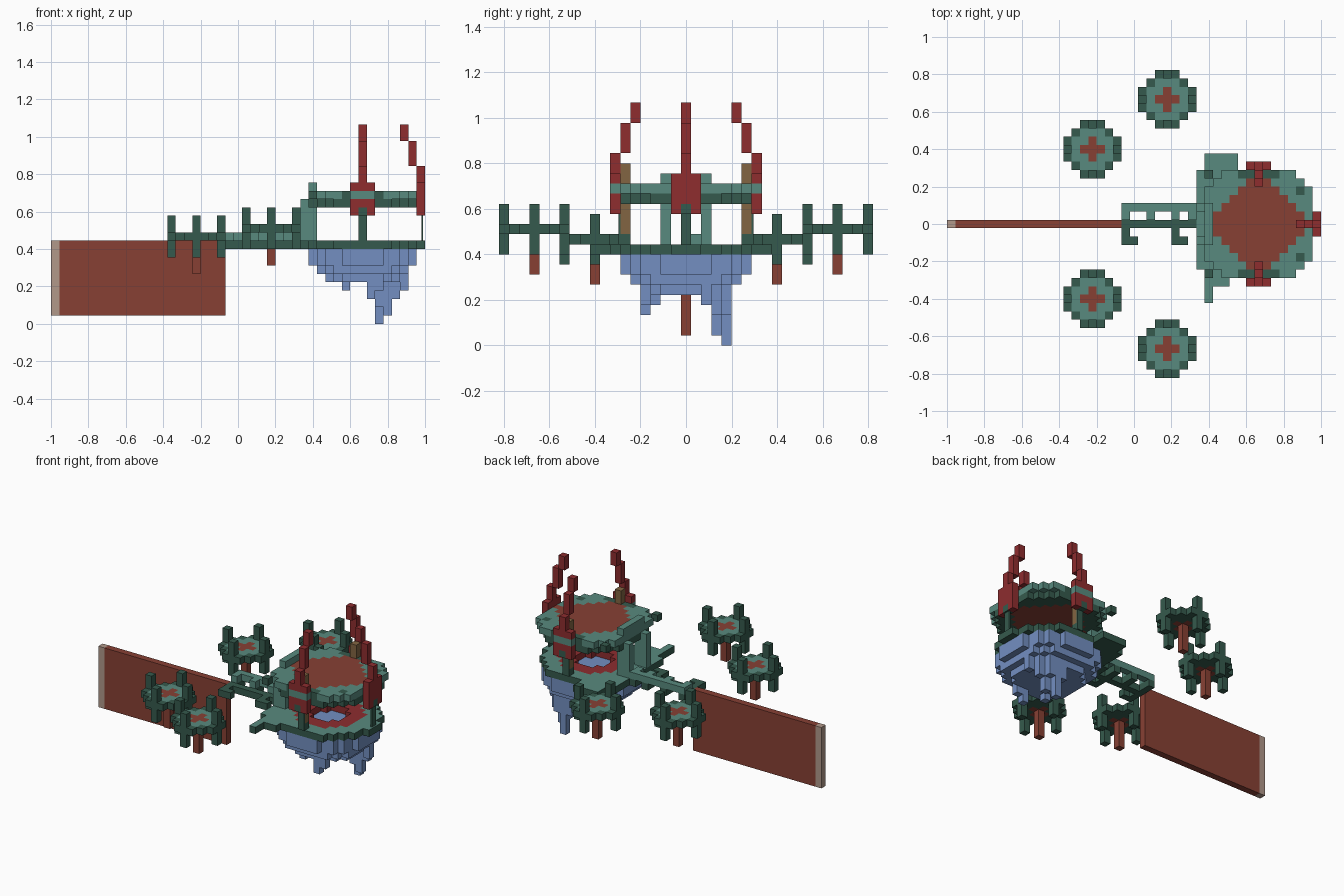
import bpy, bmesh
from mathutils import Vector

cube = bpy.data.objects.get("Cube")
if cube:
    bpy.data.objects.remove(cube, do_unlink=True)

V = 2 / 45          # size of one block
CX = 37             # block column at the island's middle


def material(name, rgb):
    lin = [((c / 255 + 0.055) / 1.055) ** 2.4 for c in rgb] + [1]
    m = bpy.data.materials.new(name)
    m.use_nodes = True
    m.diffuse_color = lin
    m.node_tree.nodes["Principled BSDF"].inputs["Base Color"].default_value = lin
    return m


DARK, LIGHT, BROWN, RED, BLUE, TAN, OLIVE = range(7)
MATS = [material("dark green", (53, 90, 77)), material("light green", (88, 138, 126)),
        material("brown", (135, 64, 52)), material("red", (142, 45, 47)),
        material("blue", (115, 143, 193)), material("tan", (177, 152, 138)),
        material("olive brown", (130, 101, 66))]


def finish(name, bm):
    me = bpy.data.meshes.new(name)
    bm.to_mesh(me)
    bm.free()
    for m in MATS:
        me.materials.append(m)
    ob = bpy.data.objects.new(name, me)
    bpy.context.scene.collection.objects.link(ob)
    return ob


def blocks(name, cells, rule=None):
    """Mesh the open faces of a set of blocks {(i, j, k): colour}."""
    bm = bmesh.new()
    for c, mat in cells.items():
        mid = Vector((c[0] + 0.5 - 22.5, c[1], c[2] + 0.5))
        for axis in range(3):
            for sign in (-1, 1):
                n = Vector((0, 0, 0))
                n[axis] = sign
                if tuple(int(a + b) for a, b in zip(c, n)) in cells:
                    continue
                s = Vector((0, 0, 0))
                s[(axis + 1) % 3] = 0.5
                t = n.cross(s)
                ctr = mid + n * 0.5
                f = bm.faces.new([bm.verts.new((ctr + p) * V) for p in (s + t, t - s, -s - t, s - t)])
                f.material_index = rule(mat, n.z) if rule else mat
    bmesh.ops.remove_doubles(bm, verts=bm.verts, dist=V / 100)
    return finish(name, bm)


def fill(cells, mat, i, j, k):
    """Add a block range; the bounds are inclusive."""
    for a in range(i[0], i[1] + 1):
        for b in range(j[0], j[1] + 1):
            for c in range(k[0], k[1] + 1):
                cells[a, b, c] = mat


def plate(name, mat, lo, hi):
    bm = bmesh.new()
    bmesh.ops.create_cube(bm, size=1)
    for v in bm.verts:
        v.co = [lo[a] + (hi[a] - lo[a]) * (v.co[a] + 0.5) for a in range(3)]
    for f in bm.faces:
        f.material_index = mat
    return finish(name, bm)


def leafy(mat, nz):
    return DARK if mat == LIGHT and nz < 0.5 else mat


def disc(limit, reach=7):
    return [(u, v) for u in range(-reach, reach + 1) for v in range(-reach, reach + 1)
            if u * u + v * v <= limit]


# Long upright slab with a pale end
plate("slab", BROWN, (-1 + V, -V / 2, V), (-1 + 21 * V, V / 2, 10 * V))
plate("slab_end", TAN, (-1, -V / 2, V), (-1 + V, V / 2, 10 * V))

# Four small floating pods
for n, (ci, cj, ck) in enumerate([(26, 15, 11), (26, -15, 11), (17, 9, 10), (17, -9, 10)]):
    pod = {}
    for u, v in disc(10, 3):
        r = u * u + v * v
        pod[ci + u, cj + v, ck] = BROWN if r <= 1 else LIGHT if r < 8 else DARK
    for u, v in ((3, 0), (-3, 0), (0, 3), (0, -3)):
        fill(pod, DARK, (ci + u,) * 2, (cj + v,) * 2, (ck - 2, ck + 2))
    blocks(f"pod_cap_{n + 1}", pod, leafy)
    stem = {}
    fill(stem, BROWN, (ci, ci), (cj, cj), (ck - 4, ck - 1))
    blocks(f"pod_stem_{n + 1}", stem)

# Hanging blue underside of the island
under = {}
for u, v in disc(43):
    r = (u * u + v * v) ** 0.5
    floor = 5 if r < 4.5 else 6 if r < 5.9 else 7
    fill(under, BLUE, (CX + u,) * 2, (v, v), (floor, 8))
for u, v, low in ((2, 4, 0), (3, 3, 1), (2, 3, 2), (1, 4, 3), (4, 3, 3), (5, 2, 4),
                  (1, -4, 3), (-2, -3, 4), (2, -4, 4), (3, 4, 3)):
    fill(under, BLUE, (CX + u,) * 2, (v, v), (low, 8))
blocks("island_underside", under)

# Lower platform: green rim, red ring, open pool in the middle
lower = {}
for u, v in disc(46):
    r = (u * u + v * v) ** 0.5
    if r > 2.3:
        lower[CX + u, v, 9] = RED if r < 4.6 else LIGHT
fill(lower, LIGHT, (30, 32), (-5, 6), (9, 9))
fill(lower, LIGHT, (31, 34), (6, 8), (9, 9))
fill(lower, LIGHT, (31, 33), (-7, -6), (9, 9))
fill(lower, LIGHT, (31, 31), (-9, -8), (9, 9))
fill(lower, LIGHT, (44, 44), (-1, 1), (9, 9))
blocks("lower_platform", lower, leafy)

# Drooping rim tufts
tufts = {}
for u, v in disc(46):
    if u * u + v * v > 36 and (u + 2 * v) % 3:
        tufts[CX + u, v, 8] = DARK
blocks("rim_tufts", tufts)

# Upper platform: brown diamond in a green canopy
upper = {}
for u, v in disc(52):
    if abs(u) == 7:
        continue
    brown = abs(u) + abs(v) <= 6 and abs(v) <= 5 and u > -6
    upper[CX + u, v, 15] = BROWN if brown else LIGHT
    if brown or u * u + v * v <= 46:
        upper[CX + u, v, 14] = BROWN if brown else DARK
for s in (-1, 1):
    for u in (-6, -2, -1, 1, 2):
        upper[CX + u, 6 * s, 15] = DARK
    upper[CX + 5, 4 * s, 15] = DARK
fill(upper, LIGHT, (31, 31), (-2, 2), (16, 16))
blocks("upper_platform", upper)

# Pillars between the platforms
for s, side in ((1, "back"), (-1, "front")):
    pillar = {}
    fill(pillar, LIGHT, (30, 31), (2 * s, 2 * s), (10, 13))
    fill(pillar, LIGHT, (30, 30), (2 * s, 2 * s), (14, 14))
    blocks(f"pillar_{side}", pillar)
    post = {}
    fill(post, OLIVE, (CX, CX), (6 * s, 6 * s), (11, 17))
    fill(post, DARK, (CX, CX), (6 * s, 6 * s), (10, 10))
    blocks(f"post_{side}", post)
    y = sorted((s * 6.5 * V, s * (6.5 * V + 0.008)))
    x = -1 + CX * V
    plate(f"post_face_{side}", DARK, (x, y[0], 10 * V), (x + V, y[1], 13 * V))
plate("post_left", DARK, (0.98, -V / 2, 10 * V), (0.989, V / 2, 13 * V))

# Three inward-curving horns, each with a dark foot
for name, dx, dy in (("left", 1, 0), ("back", 0, 1), ("front", 0, -1)):
    horn = {}
    for r, wide, k in ((7, 1, (13, 16)), (7, 0, (17, 18)), (6, 0, (19, 21)), (5, 0, (22, 23))):
        for t in range(-wide, wide + 1):
            fill(horn, RED, (CX + r * dx + t * dy,) * 2, (r * dy + t * dx,) * 2, k)
    horn[CX + 7 * dx, 7 * dy, 13] = DARK
    blocks(f"horn_{name}", horn)

# Leafy branch joining island and slab
branch = {}
fill(branch, DARK, (21, 30), (0, 0), (9, 9))
fill(branch, LIGHT, (21, 30), (2, 2), (10, 10))
for i in (21, 24, 27, 29):
    fill(branch, DARK, (i, i), (0, 2), (9, 9))
    fill(branch, LIGHT, (i, i), (1, 1), (10, 10))
for i in (21, 27):
    fill(branch, DARK, (i, i + 1), (-2, -2), (9, 9))
    fill(branch, DARK, (i, i), (-1, -1), (9, 9))
blocks("branch", branch)
